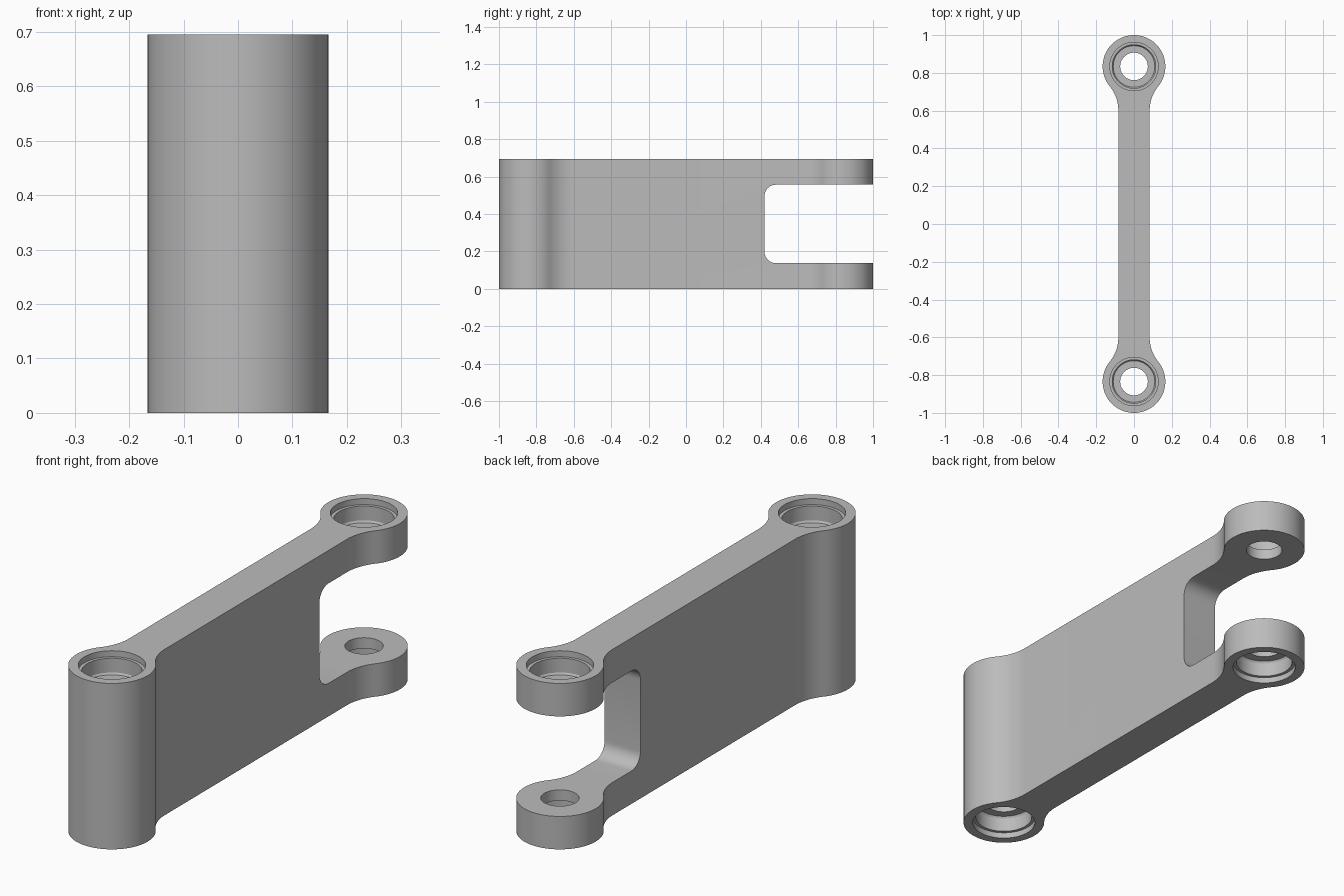
import bpy, bmesh, math
from mathutils import Vector

cube = bpy.data.objects.get("Cube")
if cube:
    bpy.data.objects.remove(cube, do_unlink=True)

HEIGHT = 0.695
BOSS_R = 0.166      # outer radius of the pivot bosses
PIVOT_Y = 0.834     # distance of each pivot from the middle
WEB_HALF = 0.083    # half thickness of the web
BLEND_R = 0.2       # fillet between boss and web

grey = bpy.data.materials.new("plain grey")
grey.use_nodes = True
COLOUR = (0.5, 0.5, 0.5, 1)
grey.diffuse_color = COLOUR
grey.node_tree.nodes["Principled BSDF"].inputs["Base Color"].default_value = COLOUR


def arc(cx, cy, r, start, end, steps):
    """Points along an arc, angles in radians."""
    angles = [start + (end - start) * i / steps for i in range(steps + 1)]
    return [(cx + r * math.cos(a), cy + r * math.sin(a)) for a in angles]


def make_object(name, bm):
    bmesh.ops.recalc_face_normals(bm, faces=bm.faces)
    mesh = bpy.data.meshes.new(name)
    bm.to_mesh(mesh)
    bm.free()
    mesh.materials.append(grey)
    obj = bpy.data.objects.new(name, mesh)
    bpy.context.collection.objects.link(obj)
    return obj


def extrude(name, points, offset):
    """Prism from a closed outline of 3D points."""
    bm = bmesh.new()
    face = bm.faces.new([bm.verts.new(p) for p in points])
    result = bmesh.ops.extrude_face_region(bm, geom=[face])
    top = [v for v in result["geom"] if isinstance(v, bmesh.types.BMVert)]
    bmesh.ops.translate(bm, verts=top, vec=Vector(offset))
    return make_object(name, bm)


def lathe(name, profile, y, steps=64):
    """Solid of revolution about a vertical axis at the given y."""
    bm = bmesh.new()
    verts = [bm.verts.new((r, y, z)) for r, z in profile]
    edges = [bm.edges.new(pair) for pair in zip(verts, verts[1:])]
    bmesh.ops.spin(bm, geom=verts + edges, cent=(0, y, 0), axis=(0, 0, 1),
                   angle=math.tau, steps=steps)
    bmesh.ops.remove_doubles(bm, verts=bm.verts, dist=1e-5)
    return make_object(name, bm)


def cut(target, cutter):
    mod = target.modifiers.new("cut", "BOOLEAN")
    mod.operation = "DIFFERENCE"
    mod.solver = "EXACT"
    mod.object = cutter
    bpy.context.view_layer.objects.active = target
    bpy.ops.object.modifier_apply(modifier=mod.name)
    bpy.data.objects.remove(cutter, do_unlink=True)


# Link body: half the rear boss outline with its blend, then mirrored
blend_x = WEB_HALF + BLEND_R
blend_dy = math.sqrt((BOSS_R + BLEND_R) ** 2 - blend_x ** 2)
tilt = math.atan2(blend_dy, blend_x)
quarter = arc(blend_x, PIVOT_Y - blend_dy, BLEND_R, math.pi, math.pi - tilt, 12)
quarter += arc(0, PIVOT_Y, BOSS_R, -tilt, math.pi / 2, 32)[1:]
half = quarter + [(-x, y) for x, y in reversed(quarter[:-1])]
outline = half + [(-x, -y) for x, y in half]
body = extrude("link_body", [(x, y, 0) for x, y in outline], (0, 0, HEIGHT))

# Rounded slot that turns the rear end into a fork
SLOT_Y, SLOT_LOW, SLOT_HIGH, CORNER = 0.42, 0.138, 0.557, 0.06
slot = [(1.2, SLOT_HIGH)]
slot += arc(SLOT_Y + CORNER, SLOT_HIGH - CORNER, CORNER, math.pi / 2, math.pi, 8)
slot += arc(SLOT_Y + CORNER, SLOT_LOW + CORNER, CORNER, math.pi, 1.5 * math.pi, 8)
slot += [(1.2, SLOT_LOW)]
cut(body, extrude("slot_cutter", [(-0.3, y, z) for y, z in slot], (0.6, 0, 0)))

# Stepped bearing pockets in both faces, joined by a through bore
lower = [(0, -0.05), (0.128, -0.05), (0.128, 0.025), (0.115, 0.025),
         (0.115, 0.085), (0.11, 0.093), (0.073, 0.093)]
bore = lower + [(r, HEIGHT - z) for r, z in reversed(lower)]
for side in (-1, 1):
    cut(body, lathe("bore_cutter", bore, side * PIVOT_Y))

# Smooth curved walls, crisp edges
bpy.ops.object.select_all(action="DESELECT")
body.select_set(True)
bpy.context.view_layer.objects.active = body
bpy.ops.object.shade_smooth_by_angle(angle=math.radians(30))
